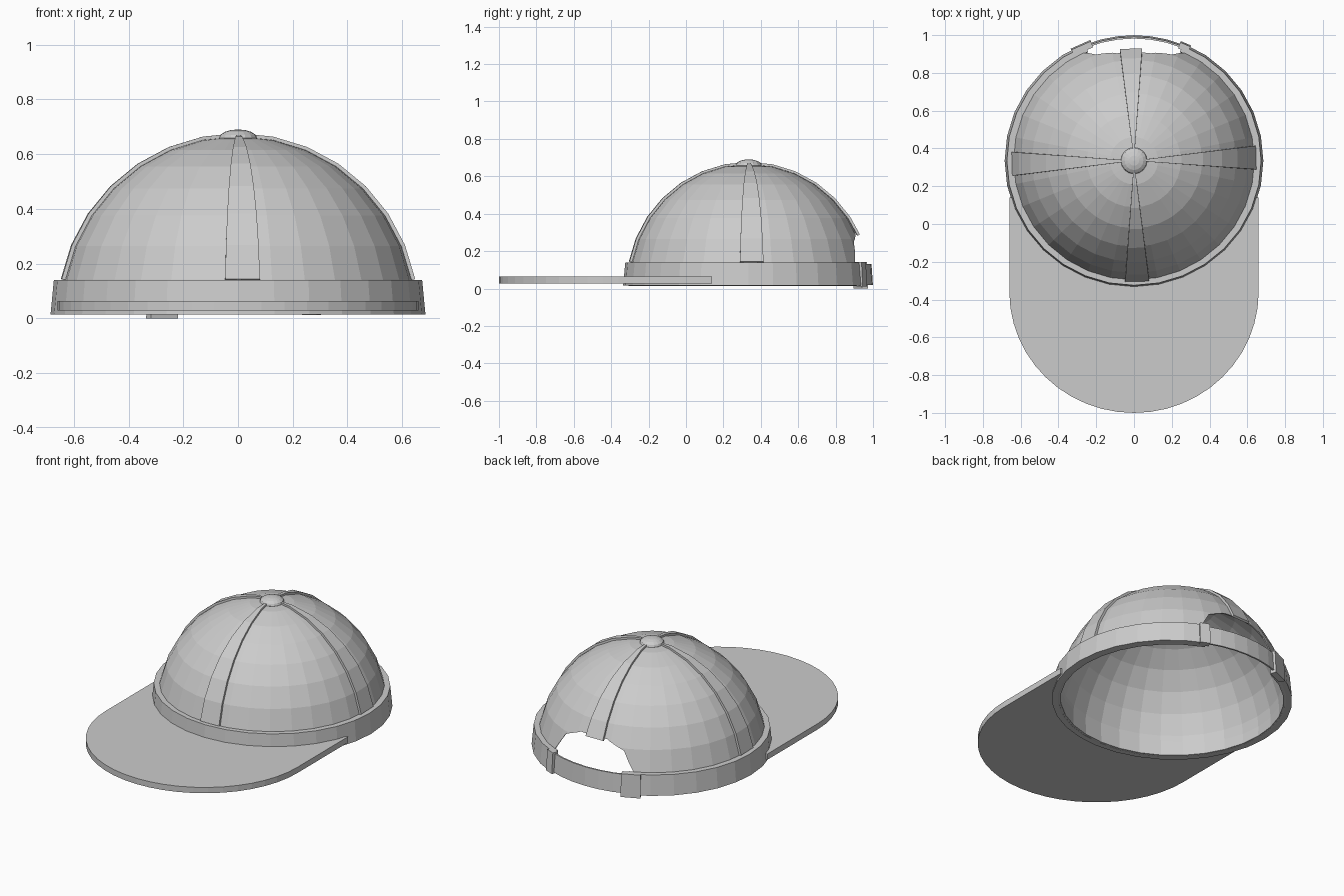
import bpy, bmesh
from math import sin, cos, radians, pi

if "Cube" in bpy.data.objects:
    bpy.data.objects.remove(bpy.data.objects["Cube"])

CY = 0.335           # crown centre along y
CZ = 0.015           # crown base height


def finish(name, bm):
    bmesh.ops.remove_doubles(bm, verts=bm.verts, dist=1e-5)
    bmesh.ops.recalc_face_normals(bm, faces=bm.faces)
    me = bpy.data.meshes.new(name)
    bm.to_mesh(me)
    bm.free()
    ob = bpy.data.objects.new(name, me)
    bpy.context.collection.objects.link(ob)
    return ob


def dome_shell(name, azimuths, elevations, offset, thickness):
    """Patch of the crown dome, given thickness inwards."""
    bm = bmesh.new()
    rows = []
    for e in elevations:
        e = radians(e)
        rows.append([bm.verts.new(((0.65 + offset) * cos(e) * cos(radians(a)),
                                   CY + (0.643 + offset) * cos(e) * sin(radians(a)),
                                   CZ + (0.65 + offset) * sin(e))) for a in azimuths])
    for r0, r1 in zip(rows, rows[1:]):
        for i in range(len(azimuths) - 1):
            bm.faces.new((r0[i], r0[i + 1], r1[i + 1], r1[i]))
    ob = finish(name, bm)
    mod = ob.modifiers.new("thickness", 'SOLIDIFY')
    mod.thickness = thickness
    mod.offset = -1
    return ob


def sweep(name, section, azimuths):
    """Closed (radius, z) section swept round the head, capped at both ends."""
    bm = bmesh.new()
    n = len(section)
    rings = [[bm.verts.new((r * cos(radians(a)), CY + 0.98 * r * sin(radians(a)), z))
              for r, z in section] for a in azimuths]
    for r0, r1 in zip(rings, rings[1:]):
        for i in range(n):
            bm.faces.new((r0[i], r0[(i + 1) % n], r1[(i + 1) % n], r1[i]))
    bm.faces.new(rings[0])
    bm.faces.new(rings[-1])
    return finish(name, bm)


def prism(name, outline, vector):
    bm = bmesh.new()
    face = bm.faces.new([bm.verts.new(p) for p in outline])
    ext = bmesh.ops.extrude_face_region(bm, geom=[face])
    verts = [v for v in ext["geom"] if isinstance(v, bmesh.types.BMVert)]
    bmesh.ops.translate(bm, verts=verts, vec=vector)
    return finish(name, bm)


# crown with arched opening at the back
STEP = 11.25
crown = dome_shell("crown", [i * STEP for i in range(33)],
                   [i * STEP for i in range(9)], 0.0, 0.008)
half = [(0.27, -0.1), (0.27, 0.14), (0.2, 0.25), (0.09, 0.295)]
arch = half + [(-x, z) for x, z in reversed(half)]
cutter = prism("opening_cutter", [(x, 0.6, z) for x, z in arch], (0, 0.6, 0))
cutter.hide_render = True
cutter.display_type = 'WIRE'
cut = crown.modifiers.new("opening", 'BOOLEAN')
cut.operation = 'DIFFERENCE'
cut.solver = 'EXACT'
cut.object = cutter

# raised seam strips
for name, az in (("front", 270), ("right", 0), ("back", 90), ("left", 180)):
    low = 24.5 if name == "back" else 11.25
    dome_shell("seam_" + name, [az - 4.1, az + 7.1],
               [low] + [22.5 + i * STEP for i in range(1 if name == "back" else 0, 7)],
               0.012, 0.014)

# top button
bm = bmesh.new()
bmesh.ops.create_uvsphere(bm, u_segments=16, v_segments=8, radius=0.07)
bmesh.ops.scale(bm, verts=bm.verts, vec=(1, 1, 0.45))
bmesh.ops.translate(bm, verts=bm.verts, vec=(0, CY, 0.659))
finish("button", bm)

# head band, open at the back
sweep("band", [(0.635, 0.015), (0.685, 0.015), (0.673, 0.14), (0.637, 0.14)],
      [112.5 + i * STEP for i in range(29)])

# adjusting strap across the gap
sweep("strap", [(0.668, 0.018), (0.678, 0.018), (0.670, 0.132), (0.660, 0.132)],
      [60 + i * 7.5 for i in range(9)])

# flared strap loops at the band ends
for name, a0, a1, low in (("left", 119, 109.5, 0.0), ("right", 64, 69, 0.012)):
    sweep("strap_loop_" + name,
          [(0.655, low), (0.692, low), (0.685, 0.142), (0.65, 0.142)], [a0, a1])

# visor: straight sides, rounded front, inner edge following the band
outer = [(0.66 * cos(t), -0.36 - 0.64 * sin(t)) for t in (pi * i / 24 for i in range(25))]
start = radians(-18)
inner = [(0.64 * cos(a), CY + 0.63 * sin(a))
         for a in (pi - start + (pi + 2 * start) * i / 20 for i in range(21))]
end_y = inner[0][1]
outline = [(0.66, end_y)] + outer + [(-0.66, end_y)] + inner
prism("visor", [(x, y, 0.028) for x, y in outline], (0, 0, 0.036))
